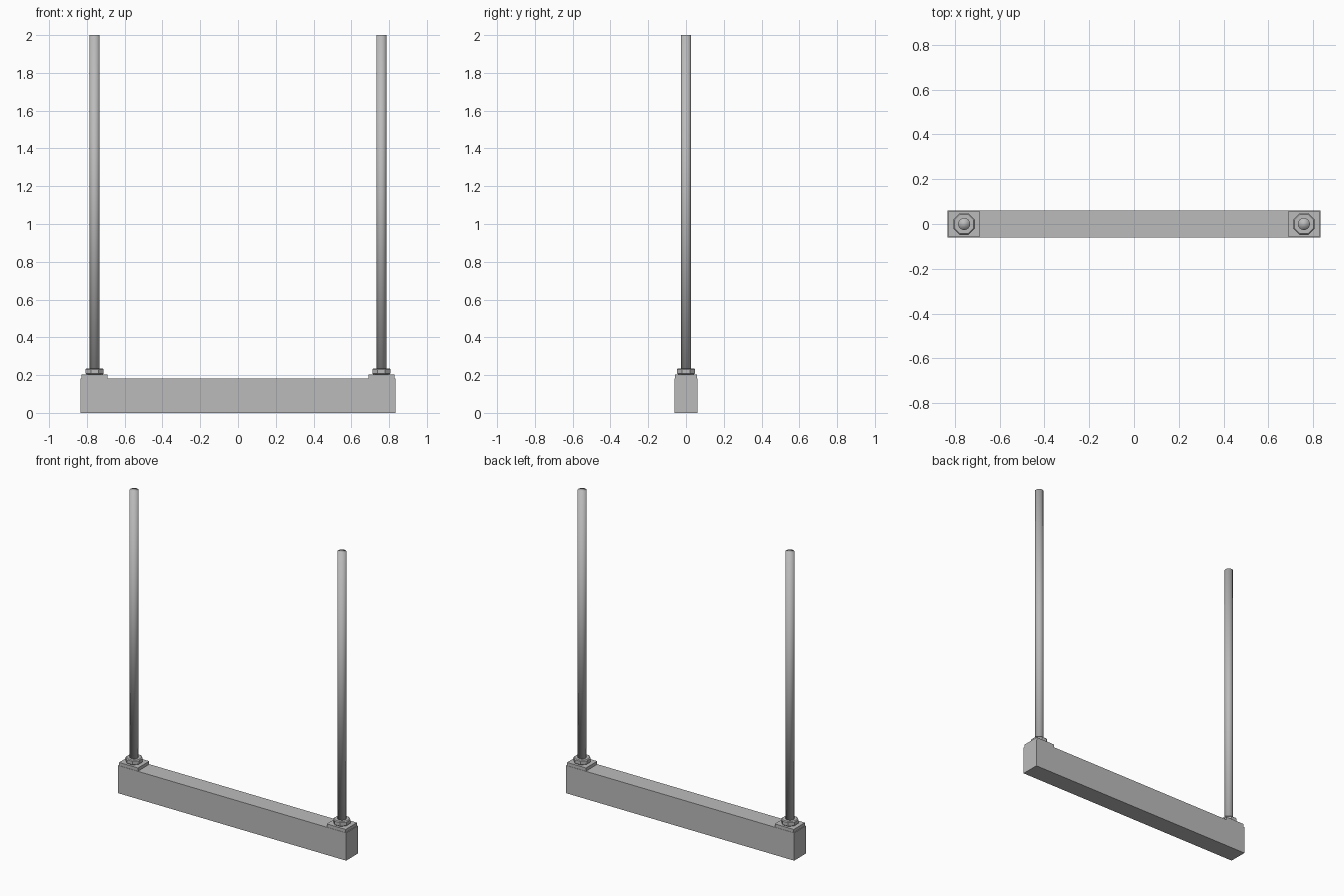
import bpy, bmesh
from math import pi
from mathutils import Matrix

cube = bpy.data.objects.get("Cube")
if cube:
    bpy.data.objects.remove(cube, do_unlink=True)

# One plain metal colour
steel = bpy.data.materials.new("grey steel")
steel.use_nodes = True
steel.diffuse_color = (0.5, 0.5, 0.5, 1)
steel.node_tree.nodes["Principled BSDF"].inputs["Base Color"].default_value = (0.5, 0.5, 0.5, 1)


def finish(name, bm, smooth=False):
    mesh = bpy.data.meshes.new(name)
    for face in bm.faces:
        face.smooth = smooth
    bm.to_mesh(mesh)
    bm.free()
    mesh.materials.append(steel)
    obj = bpy.data.objects.new(name, mesh)
    bpy.context.collection.objects.link(obj)
    return obj


def box(name, x, size, z0):
    bm = bmesh.new()
    place = Matrix.Translation((x, 0, z0 + size[2] / 2)) @ Matrix.Diagonal((*size, 1))
    bmesh.ops.create_cube(bm, size=1, matrix=place)
    return finish(name, bm)


def prism(name, x, radius, z0, z1, sides, turn=0, smooth=False):
    bm = bmesh.new()
    place = Matrix.Translation((x, 0, (z0 + z1) / 2)) @ Matrix.Rotation(turn, 4, "Z")
    bmesh.ops.create_cone(bm, cap_ends=True, segments=sides, radius1=radius,
                          radius2=radius, depth=z1 - z0, matrix=place)
    return finish(name, bm, smooth)


# Cross beam
box("beam", 0, (1.666, 0.122, 0.183), 0)

# Hanger rod, nut and washer plate at each end
for side, x in (("right", -0.759), ("left", 0.759)):
    box(side + "_washer_plate", x, (0.138, 0.118, 0.021), 0.183)
    nut = prism(side + "_nut", x, 0.052, 0.204, 0.236, 8, pi / 8)
    bevel = nut.modifiers.new("chamfer", "BEVEL")
    bevel.width = 0.005
    bevel.segments = 1
    bevel.limit_method = "ANGLE"
    bevel.angle_limit = pi / 3
    prism(side + "_rod", x, 0.027, 0.19, 2, 16, smooth=True)
